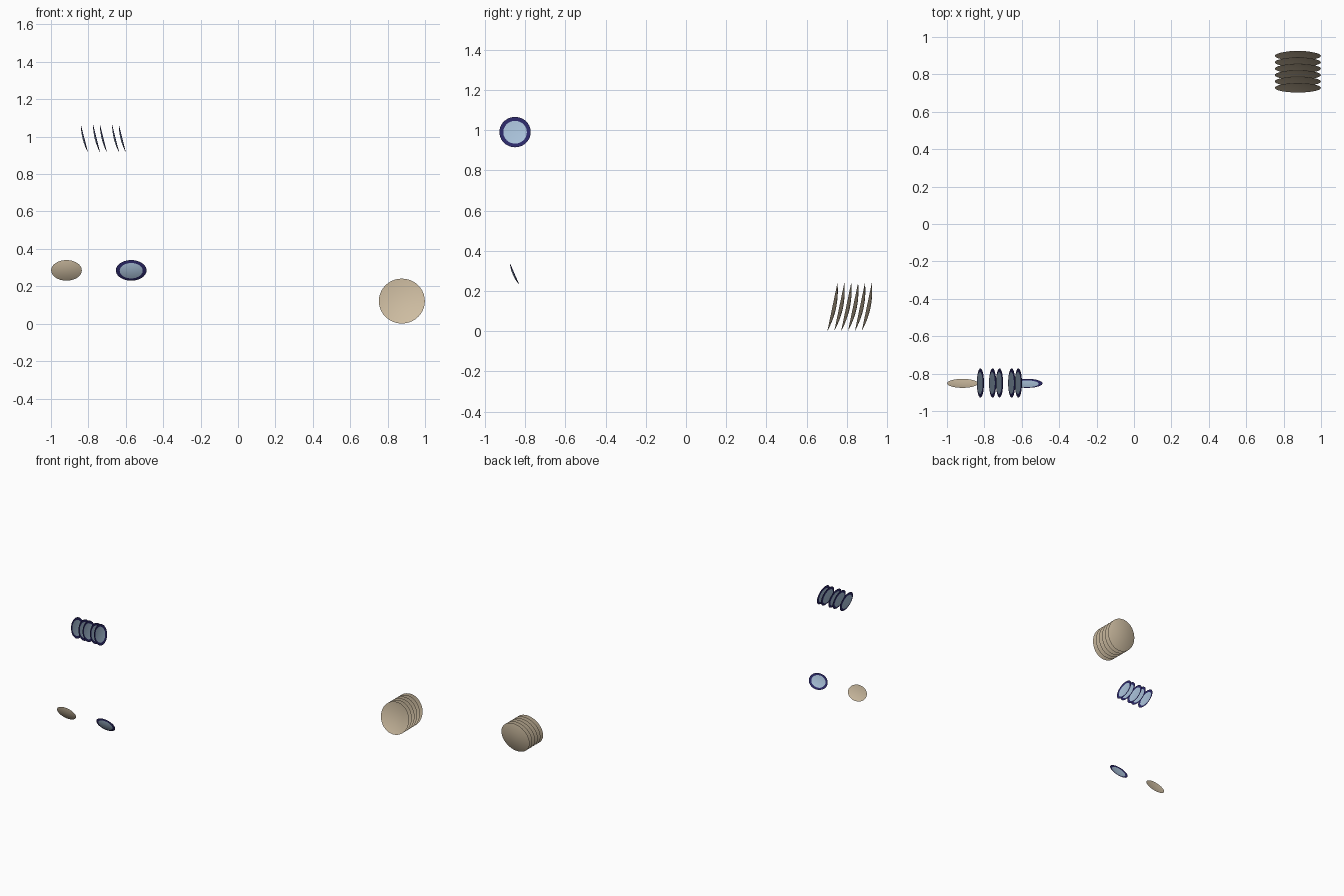
import bpy, bmesh, math
from mathutils import Vector

if "Cube" in bpy.data.objects:
    bpy.data.objects.remove(bpy.data.objects["Cube"])


def material(name, rgb):
    m = bpy.data.materials.new(name)
    m.diffuse_color = (*rgb, 1)
    m.use_nodes = True
    m.node_tree.nodes["Principled BSDF"].inputs["Base Color"].default_value = m.diffuse_color
    return m


TAN = material("tan_stoneware", (0.62, 0.51, 0.36))
PALE = material("pale_blue_glaze", (0.40, 0.54, 0.70))
NAVY = material("navy_rim", (0.025, 0.022, 0.14))
SEGS = 40


def plate(name, center, u, v, depth, mats, thick=0.004):
    """Shallow dish: u, v are the half axes of the rim, bulging along u x v."""
    c, u, v = Vector(center), Vector(u), Vector(v)
    n = u.cross(v).normalized()
    bm = bmesh.new()
    radii = (0.25, 0.5, 0.75, 0.88, 1.0)
    # profile runs from the back centre, out to the rim and back to the inner centre
    profile = [(r, depth * (1 - r * r)) for r in radii]
    profile += [(r, (depth - thick) * (1 - r * r)) for r in reversed(radii[:-1])]
    rings = []
    for r, h in profile:
        rings.append([bm.verts.new(c + n * h + (u * math.cos(a) + v * math.sin(a)) * r)
                      for a in (2 * math.pi * i / SEGS for i in range(SEGS))])
    for k, (a, b) in enumerate(zip(rings, rings[1:])):
        border = min(profile[k][0], profile[k + 1][0]) >= 0.75
        for i in range(SEGS):
            j = (i + 1) % SEGS
            f = bm.faces.new((a[i], a[j], b[j], b[i]))
            f.material_index = 1 if border and len(mats) > 1 else 0
    # centre caps
    for ring, h in ((rings[0], depth), (rings[-1], depth - thick)):
        tip = bm.verts.new(c + n * h)
        for i in range(SEGS):
            bm.faces.new((ring[i], ring[(i + 1) % SEGS], tip))
    bmesh.ops.recalc_face_normals(bm, faces=bm.faces)
    me = bpy.data.meshes.new(name)
    bm.to_mesh(me)
    bm.free()
    for m in mats:
        me.materials.append(m)
    ob = bpy.data.objects.new(name, me)
    bpy.context.collection.objects.link(ob)
    bpy.context.view_layer.objects.active = ob
    ob.select_set(True)
    bpy.ops.object.shade_smooth_by_angle(angle=math.radians(40))
    ob.select_set(False)


# row of large dinner plates leaning back, hollow side to the front
for i in range(6):
    plate(f"dinner_plate_{i + 1}", (0.876, 0.728 + 0.0342 * i, 0.121),
          (-0.123, 0, 0), (0, 0.025, 0.12), 0.019, [TAN])

# upper row of small blue plates leaning to the left
for i, x in enumerate((-0.821, -0.756, -0.719, -0.654, -0.618)):
    plate(f"blue_plate_{i + 1}", (x, -0.85, 0.99),
          (0, -0.078, 0), (-0.019, 0, 0.0755), 0.01, [PALE, NAVY])

# two oval dishes tilted to face up and back
for name, x, mats in (("tan_oval_dish", -0.917, [TAN]),
                      ("blue_oval_dish", -0.571, [PALE, NAVY])):
    plate(name, (x, -0.852, 0.285), (0.082, 0, 0), (0, -0.024, 0.055), 0.01, mats)
